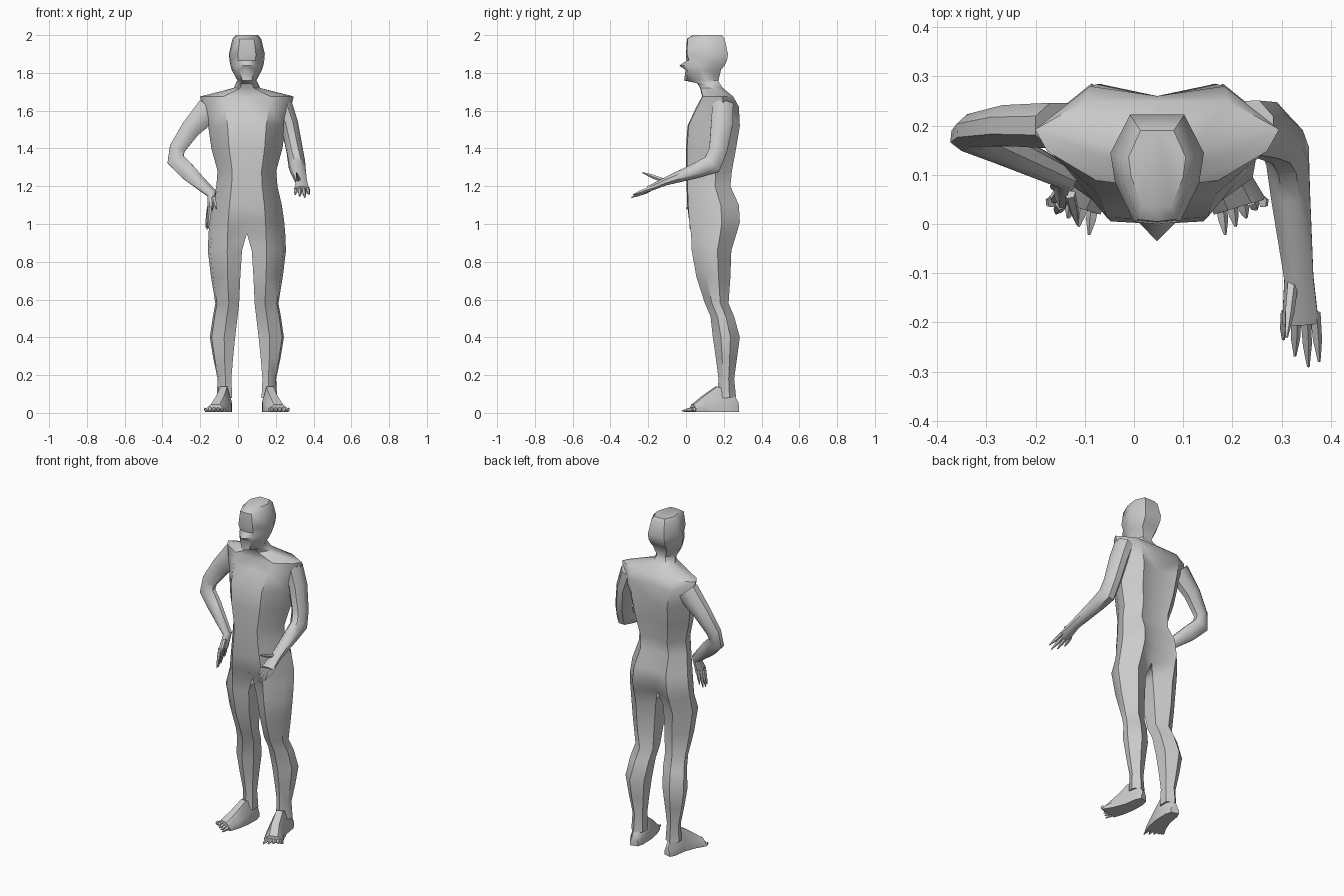
import bpy, bmesh, math
from mathutils import Vector

CX = 0.047  # body symmetry plane


def bridge(bm, rings, closed):
    """Connect consecutive vertex rings; closed[i] wraps strip i around."""
    for i in range(len(rings) - 1):
        a, b = rings[i], rings[i + 1]
        n = len(a)
        for j in range(n if closed[i] else n - 1):
            k = (j + 1) % n
            bm.faces.new((a[j], a[k], b[k], b[j]))


def finish(bm, name, mirror=False, angle=45):
    bmesh.ops.recalc_face_normals(bm, faces=bm.faces)
    me = bpy.data.meshes.new(name)
    bm.to_mesh(me)
    bm.free()
    ob = bpy.data.objects.new(name, me)
    bpy.context.collection.objects.link(ob)
    bpy.ops.object.select_all(action='DESELECT')
    ob.select_set(True)
    bpy.context.view_layer.objects.active = ob
    bpy.ops.object.shade_smooth_by_angle(angle=math.radians(angle))
    if mirror:
        ob.location.x = CX
        m = ob.modifiers.new("mirror", 'MIRROR')
        m.merge_threshold = 0.0005
    return ob


def tube(name, path, ref, sides=8, mirror=False):
    """Loft along points (x, y, z, radius in bend plane, radius along ref)."""
    bm = bmesh.new()
    pts = [Vector(p[:3]) for p in path]
    rings = []
    for i, p in enumerate(path):
        t = (pts[min(i + 1, len(pts) - 1)] - pts[max(i - 1, 0)]).normalized()
        a = t.cross(Vector(ref)).normalized()
        b = a.cross(t)
        rings.append([bm.verts.new(pts[i] + a * p[3] * math.cos(q) + b * p[4] * math.sin(q))
                      for q in (2 * math.pi * (j + .5) / sides for j in range(sides))])
    bridge(bm, rings, [True] * len(rings))
    bm.faces.new(rings[0])
    bm.faces.new(rings[-1])
    return finish(bm, name, mirror)


def digits(name, bases, tips, ref, r, mirror=False):
    """Pointed fingers or toes."""
    for i, (s, e) in enumerate(zip(bases, tips)):
        s, e = Vector(s), Vector(e)
        m = s.lerp(e, .55)
        tube(f"{name}_{i + 1}", [(*s, r, r), (*m, r * .85, r * .85), (*e, .003, .003)],
             ref, 5, mirror)


# Body half, head to crotch: z, half width, front y, back y, front-centre shift, spine inset
torso = [
    (2.00, .058, .035, .19, 0, 0), (1.98, .076, .005, .205, 0, 0),
    (1.90, .095, .000, .222, 0, 0), (1.865, .092, .012, .217, -.01, 0),
    (1.838, .087, .005, .203, -.04, 0), (1.815, .08, .003, .185, -.005, 0),
    (1.76, .050, .000, .172, -.01, 0), (1.745, .058, .06, .178, 0, 0),
    (1.72, .070, .075, .195, 0, 0), (1.675, .248, .085, .25, 0, 0),
    (1.62, .235, .055, .28, 0, .02), (1.52, .205, .008, .285, 0, .025),
    (1.40, .188, .000, .265, 0, .025), (1.28, .155, .000, .243, 0, .02),
    (1.20, .162, .003, .235, 0, .015), (1.10, .185, .006, .28, 0, .025),
    (1.01, .198, .012, .285, .01, .04), (.95, .203, .022, .268, .05, .06)]
# Leg: z, inner x, outer x, front y, back y
leg = [
    (.86, .020, .207, .030, .24), (.72, .030, .19, .055, .235),
    (.58, .037, .167, .100, .225), (.51, .045, .18, .130, .255),
    (.40, .058, .196, .142, .285), (.29, .070, .178, .158, .27),
    (.18, .080, .155, .172, .255), (.08, .075, .16, .165, .265)]
bm = bmesh.new()
rings = []
for z, hw, yf, yb, n, c in torso:
    rings.append([bm.verts.new((u * hw, yf + v * (yb - yf) + s, z)) for u, v, s in
                  ((0, 0, n), (.5, .02, 0), (.9, .38, 0), (1, .65, 0), (.58, 1, 0), (0, 1, -c))])
for z, xi, xo, yf, yb in leg:
    rings.append([bm.verts.new((xi + u * (xo - xi), yf + v * (yb - yf), z)) for u, v in
                  ((.03, .2), (.45, 0), (.93, .3), (1, .65), (.55, 1), (.03, .75))])
bridge(bm, rings, [i >= len(torso) - 1 for i in range(len(rings))])
bm.faces.new(rings[0])
bm.faces.new(rings[-1])
finish(bm, "body", mirror=True)

# Feet: y, centre x, half width, top z
foot = [(.275, .112, .022, .05), (.24, .115, .035, .11), (.16, .122, .04, .135),
        (.09, .142, .047, .085), (.035, .168, .053, .04)]
bm = bmesh.new()
rings = [[bm.verts.new((xc + u * hw, y + .3 * u * hw, .004 + v * zt)) for u, v in
          ((-1, 0), (1, 0), (1, .4), (.45, 1), (-.45, 1), (-1, .45))]
         for y, xc, hw, zt in foot]
bridge(bm, rings, [True] * len(rings))
bm.faces.new(rings[0])
bm.faces.new(rings[-1])
finish(bm, "foot", mirror=True)
toe_x = [.128 + .0215 * i for i in range(5)]
digits("toe", [(x, .045, .02) for x in toe_x],
       [(x + .01, -.022 + .017 * i, .01) for i, x in enumerate(toe_x)], (0, 0, 1), .013, True)

# Reaching arm
tube("reaching_arm", [
    (.235, .195, 1.635, .06, .055), (.272, .19, 1.53, .062, .05),
    (.300, .17, 1.39, .052, .047), (.312, .138, 1.315, .058, .047),
    (.318, .06, 1.285, .045, .043), (.335, -.11, 1.225, .023, .032),
    (.338, -.20, 1.185, .016, .04)], (1, 0, 0))
digits("reaching_finger",
       [(.308, -.18, 1.19), (.328, -.19, 1.185), (.348, -.19, 1.185), (.367, -.18, 1.19),
        (.322, -.12, 1.23)],
       [(.303, -.235, 1.155), (.327, -.268, 1.145), (.354, -.29, 1.14), (.376, -.28, 1.155),
        (.310, -.23, 1.272)], (0, 0, 1), .012)

# Arm with hand on hip
tube("hip_arm", [
    (-.150, .20, 1.61, .075, .05), (-.250, .20, 1.505, .056, .045),
    (-.322, .19, 1.40, .045, .036), (-.330, .178, 1.34, .05, .033),
    (-.265, .155, 1.275, .047, .035), (-.138, .095, 1.16, .028, .025),
    (-.147, .07, 1.08, .016, .042)], (0, 1, 0))
digits("hip_finger",
       [(-.148, .04, 1.09), (-.15, .06, 1.09), (-.152, .08, 1.09), (-.152, .1, 1.09),
        (-.13, .06, 1.14)],
       [(-.158, .022, .975), (-.165, .045, .97), (-.168, .075, .98), (-.165, .105, 1.01),
        (-.115, .0, 1.08)], (0, 1, 0), .012)
